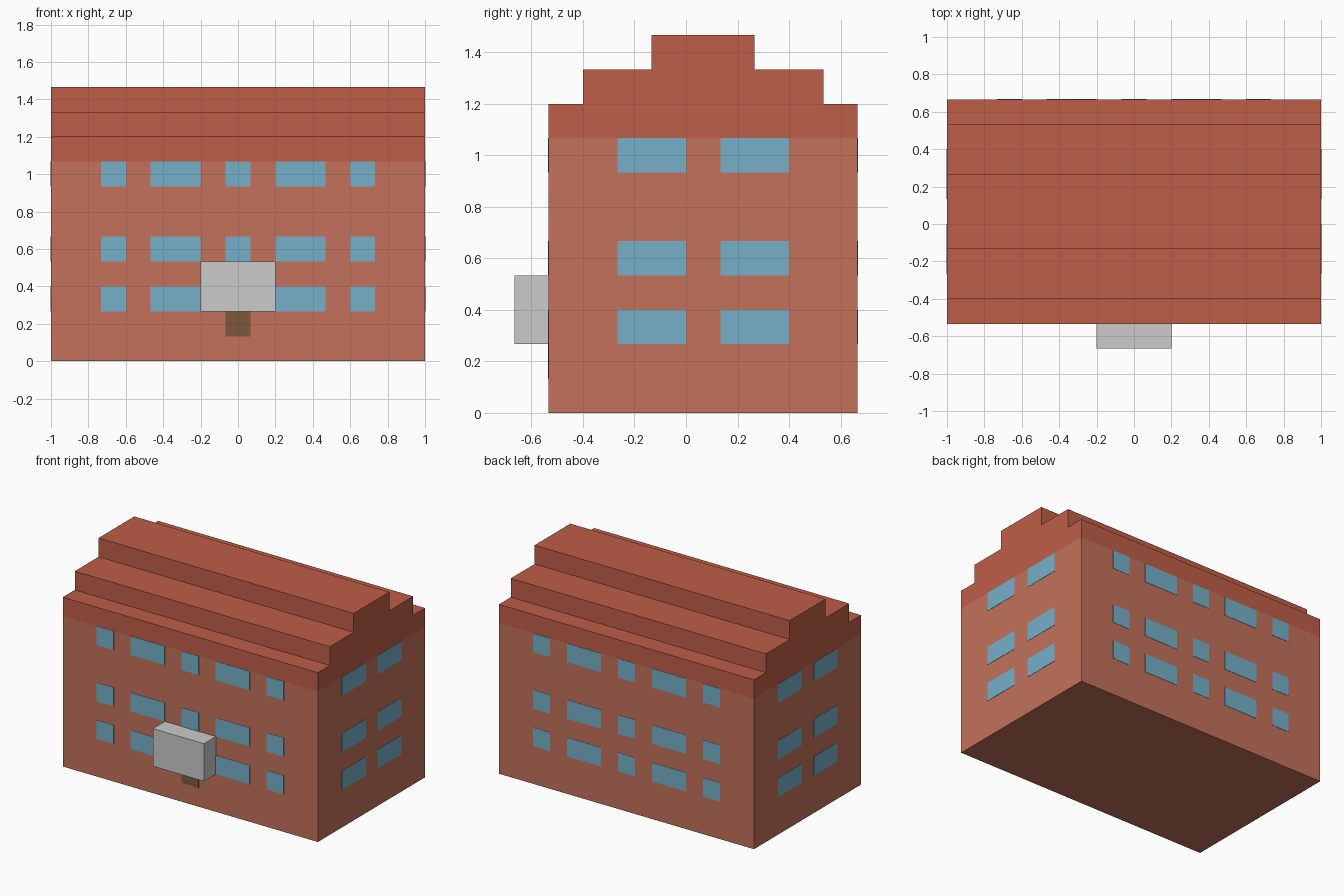
import bpy, bmesh

if "Cube" in bpy.data.objects:
    bpy.data.objects.remove(bpy.data.objects["Cube"])

U = 1 / 15   # the building sits on a regular block grid
T = 0.002    # how far glass and door stand proud of the wall


def material(name, color):
    m = bpy.data.materials.new(name)
    m.diffuse_color = (*color, 1)
    m.use_nodes = True
    m.node_tree.nodes["Principled BSDF"].inputs["Base Color"].default_value = m.diffuse_color
    return m


def finish(name, bm, mat=None):
    bmesh.ops.recalc_face_normals(bm, faces=bm.faces)
    me = bpy.data.meshes.new(name)
    bm.to_mesh(me)
    bm.free()
    ob = bpy.data.objects.new(name, me)
    bpy.context.collection.objects.link(ob)
    if mat:
        me.materials.append(mat)
    return ob


def add_box(bm, x, y, z):
    """Axis-aligned box from (low, high) ranges."""
    vs = bmesh.ops.create_cube(bm, size=1)["verts"]
    for v in vs:
        v.co = [r[0] + (c + 0.5) * (r[1] - r[0]) for c, r in zip(v.co, (x, y, z))]


def box(name, x, y, z, mat=None):
    bm = bmesh.new()
    add_box(bm, x, y, z)
    return finish(name, bm, mat)


def cells(*r):
    return tuple(v * U for v in r)


brick = material("brick", (0.546, 0.165, 0.105))
tile = material("roof_tile", (0.52, 0.112, 0.065))
glass = material("glass", (0.18, 0.434, 0.584))
wood = material("door_wood", (0.206, 0.095, 0.045))

X, Y = cells(-15, 15), cells(-8, 10)

# Main block
box("walls", X, Y, cells(0, 16), brick)

# Stepped roof: gable profile extruded along the building
profile = [(-8, 16), (-8, 18), (-6, 18), (-6, 20), (-2, 20), (-2, 22),
           (4, 22), (4, 20), (8, 20), (8, 18), (10, 18), (10, 16)]
bm = bmesh.new()
face = bm.faces.new([bm.verts.new((X[0], y * U, z * U)) for y, z in profile])
ext = bmesh.ops.extrude_face_region(bm, geom=[face], use_keep_orig=True)["geom"]
bmesh.ops.translate(bm, vec=(X[1] - X[0], 0, 0),
                    verts=[e for e in ext if isinstance(e, bmesh.types.BMVert)])
finish("stepped_roof", bm, tile)

# Windows: three storeys on every wall
rows = [(4, 6), (8, 10), (14, 16)]
long_cols = [(-11, -9), (-7, -3), (-1, 1), (3, 7), (9, 11)]
side_cols = [(-4, 0), (2, 6)]
for name, y in (("front_windows", Y[0]), ("back_windows", Y[1])):
    bm = bmesh.new()
    for z in rows:
        for x in long_cols:
            if name == "front_windows" and z == (4, 6) and x == (-1, 1):
                continue  # covered by the entrance block
            add_box(bm, cells(*x), (y - T, y + T), cells(*z))
    finish(name, bm, glass)
for name, x in (("left_windows", X[0]), ("right_windows", X[1])):
    bm = bmesh.new()
    for z in rows:
        for y in side_cols:
            add_box(bm, (x - T, x + T), cells(*y), cells(*z))
    finish(name, bm, glass)

# Entrance: door under a grey projecting block
box("door", cells(-1, 1), (Y[0] - T, Y[0] + T), cells(2, 4), wood)
box("entrance_canopy", cells(-3, 3), cells(-10, -8), cells(4, 8))
